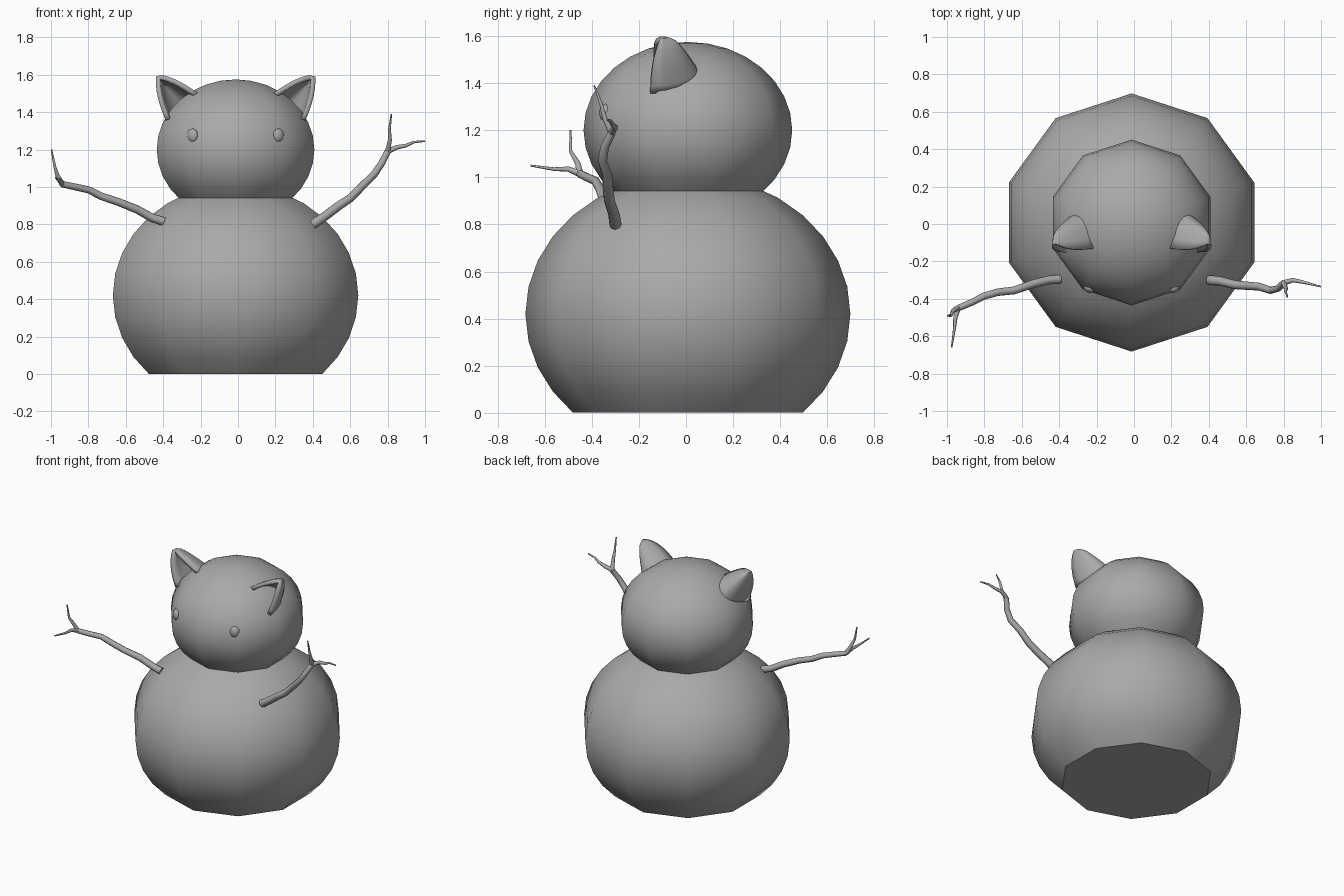
import bpy, bmesh, math
from mathutils import Vector

cube = bpy.data.objects.get("Cube")
if cube:
    bpy.data.objects.remove(cube, do_unlink=True)

CX, CY = -0.013, 0.008

grey = bpy.data.materials.new("plain_grey")
grey.use_nodes = True
colour = (0.4, 0.4, 0.4, 1)
grey.diffuse_color = colour
grey.node_tree.nodes["Principled BSDF"].inputs["Base Color"].default_value = colour


def finish(obj, angle=40):
    obj.data.materials.clear()
    obj.data.materials.append(grey)
    bpy.ops.object.select_all(action='DESELECT')
    obj.select_set(True)
    bpy.context.view_layer.objects.active = obj
    bpy.ops.object.shade_smooth_by_angle(angle=math.radians(angle))
    return obj


def make_mesh(name, bm):
    bmesh.ops.recalc_face_normals(bm, faces=bm.faces)
    mesh = bpy.data.meshes.new(name)
    bm.to_mesh(mesh)
    bm.free()
    obj = bpy.data.objects.new(name, mesh)
    bpy.context.collection.objects.link(obj)
    return obj


def snowball(name, radius, height, z):
    """Ten-sided squashed ball with a flat base cut at 45 degrees below its middle."""
    bm = bmesh.new()
    bmesh.ops.create_uvsphere(bm, u_segments=10, v_segments=16, radius=1)
    low = -math.sqrt(0.5)
    bmesh.ops.delete(bm, geom=[v for v in bm.verts if v.co.z < low - 0.01], context='VERTS')
    bmesh.ops.holes_fill(bm, edges=[e for e in bm.edges if e.is_boundary], sides=0)
    for v in bm.verts:
        v.co = (CX + v.co.x * radius, CY + v.co.y * radius, z + v.co.z * height)
    return finish(make_mesh(name, bm))


snowball("body", 0.69, 0.593, 0.42)
snowball("head", 0.443, 0.375, 1.2)


def bezier(a, b, c, t):
    return a * (1 - t) ** 2 + b * 2 * t * (1 - t) + c * t * t


def ear(name, side):
    """Hollow scoop: half rings narrowing from the base to the tip, open at the front."""
    bm = bmesh.new()
    steps, arc = 8, 10
    rings = []
    for i in range(steps + 1):
        t = i / steps
        inner = bezier(Vector((0.185, -0.13, 1.5)), Vector((0.31, -0.15, 1.59)), Vector((0.385, -0.11, 1.598)), t)
        outer = bezier(Vector((0.36, -0.15, 1.355)), Vector((0.42, -0.15, 1.49)), Vector((0.413, -0.11, 1.59)), t)
        mid, half = (inner + outer) / 2, (inner - outer) / 2
        depth = 0.17 * (1 - t) ** 0.7 + 0.035
        ring = []
        for k in range(arc + 1):
            a = math.pi * k / arc
            p = mid + half * math.cos(a) + Vector((0, depth * math.sin(a), 0))
            ring.append(bm.verts.new((CX + side * (p.x - CX), p.y, p.z)))
        rings.append(ring)
    for r, s in zip(rings, rings[1:]):
        for k in range(arc):
            bm.faces.new((r[k], r[k + 1], s[k + 1], s[k]))
    bm.faces.new(rings[-1])
    obj = make_mesh(name, bm)
    # Make the shell's normals point away from its hollow before thickening
    back = obj.data.polygons[arc // 2]
    if back.normal.y < 0:
        obj.data.flip_normals()
    shell = obj.modifiers.new("shell", 'SOLIDIFY')
    shell.thickness = 0.026
    shell.offset = -1
    return finish(obj, 50)


def eye(name, side):
    bm = bmesh.new()
    bmesh.ops.create_uvsphere(bm, u_segments=16, v_segments=10, radius=1)
    obj = make_mesh(name, bm)
    obj.scale = (0.032, 0.022, 0.037)
    obj.rotation_euler.z = side * math.radians(36)
    obj.location = (CX + side * 0.23, -0.343, 1.275)
    return finish(obj, 60)


for label, side in (("left", 1), ("right", -1)):
    ear(label + "_ear", side)
    eye(label + "_eye", side)


def stick(name, points, start, end):
    """Tapered bent twig through the given points."""
    curve = bpy.data.curves.new(name, 'CURVE')
    curve.dimensions = '3D'
    curve.bevel_depth = 1
    curve.bevel_resolution = 2
    curve.use_fill_caps = True
    line = curve.splines.new('POLY')
    line.points.add(len(points) - 1)
    for i, (point, co) in enumerate(zip(line.points, points)):
        point.co = (*co, 1)
        point.radius = start + (end - start) * i / (len(points) - 1)
    obj = bpy.data.objects.new(name, curve)
    bpy.context.collection.objects.link(obj)
    bpy.ops.object.select_all(action='DESELECT')
    obj.select_set(True)
    bpy.context.view_layer.objects.active = obj
    bpy.ops.object.convert(target='MESH')
    return finish(bpy.context.view_layer.objects.active, 50)


# Left arm and its two twigs
fork = (0.8, -0.315, 1.19)
stick("left_arm", [(0.4, -0.3, 0.8), (0.46, -0.305, 0.84), (0.54, -0.325, 0.9), (0.6, -0.33, 0.94),
                   (0.67, -0.335, 1.01), (0.73, -0.355, 1.07), (0.77, -0.345, 1.13), fork], 0.026, 0.017)
stick("left_upper_twig", [fork, (0.812, -0.345, 1.25), (0.81, -0.36, 1.31), (0.82, -0.39, 1.39)], 0.015, 0.004)
stick("left_outer_twig", [fork, (0.85, -0.3, 1.212), (0.9, -0.31, 1.222), (0.94, -0.32, 1.24), (1.0, -0.335, 1.245)],
      0.015, 0.004)

# Right arm and its two twigs
fork = (-0.94, -0.45, 1.015)
stick("right_arm", [(-0.395, -0.295, 0.815), (-0.46, -0.3, 0.835), (-0.54, -0.32, 0.88), (-0.64, -0.355, 0.92),
                    (-0.73, -0.365, 0.95), (-0.8, -0.385, 0.985), (-0.87, -0.42, 1.0), fork], 0.024, 0.017)
stick("right_upper_twig", [fork, (-0.965, -0.46, 1.06), (-0.98, -0.49, 1.11), (-0.997, -0.49, 1.2)], 0.016, 0.004)
stick("right_front_twig", [fork, (-0.955, -0.5, 1.035), (-0.96, -0.56, 1.035), (-0.975, -0.66, 1.05)], 0.015, 0.004)
